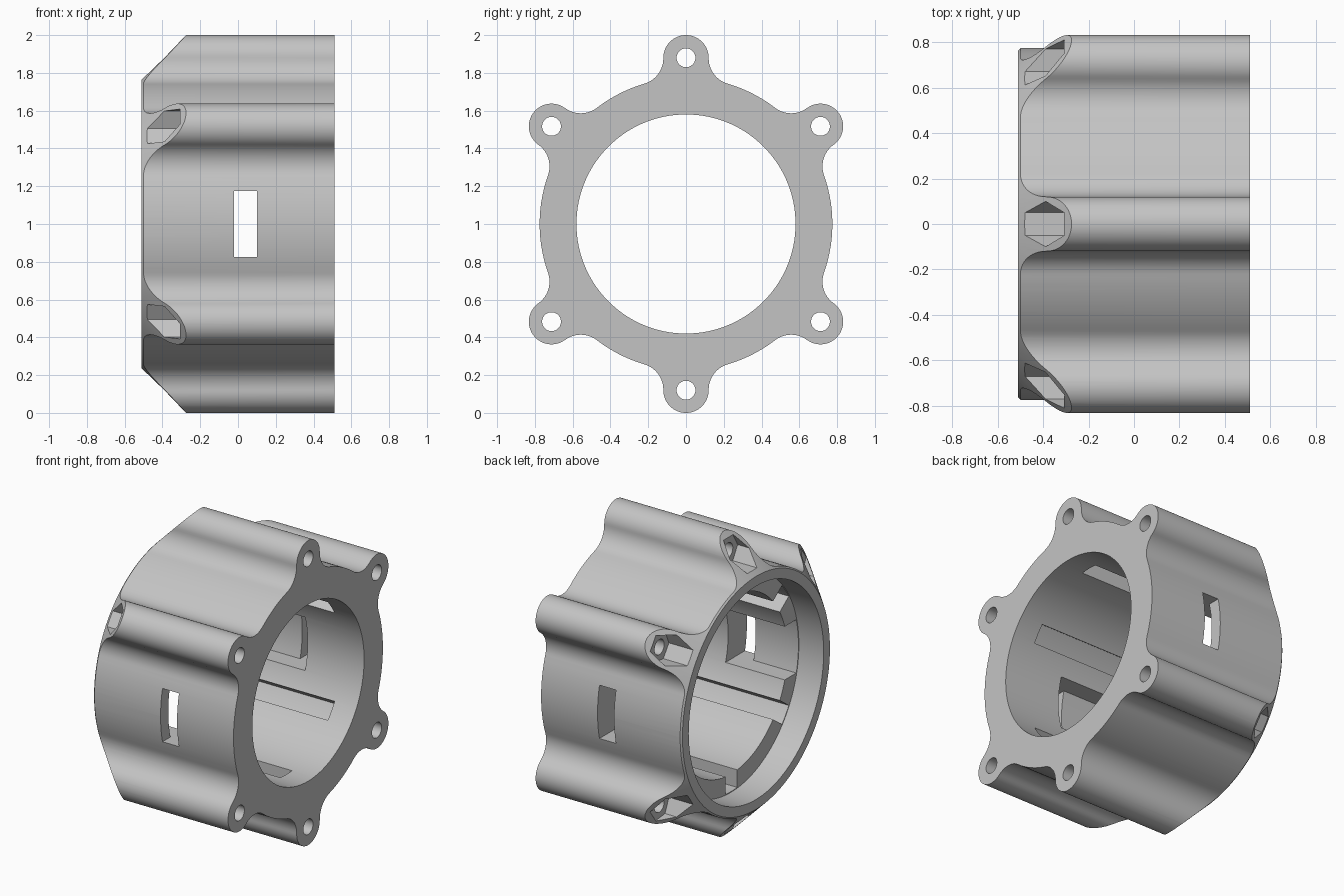
import bpy, bmesh
from math import pi, cos, sin, acos, atan2, radians, hypot
from mathutils import Matrix, Vector

if "Cube" in bpy.data.objects:
    bpy.data.objects.remove(bpy.data.objects["Cube"])

# Main sizes; the axis of the ring runs along x at height AXIS_Z
AXIS_Z = 1.0
END = 0.51
BODY_R, BORE_R, RECESS_R = 0.775, 0.58, 0.70
LOBE_R, LOBE_AT, FILLET = 0.12, 0.88, 0.14
LOBES = [radians(a) for a in (36, 90, 144, 216, 270, 324)]

grey = bpy.data.materials.new("plain_grey")
grey.use_nodes = True
grey.diffuse_color = (0.55, 0.55, 0.55, 1)
grey.node_tree.nodes["Principled BSDF"].inputs["Base Color"].default_value = grey.diffuse_color


def make_object(name, bm):
    bmesh.ops.recalc_face_normals(bm, faces=bm.faces)
    mesh = bpy.data.meshes.new(name)
    bm.to_mesh(mesh)
    bm.free()
    mesh.materials.append(grey)
    obj = bpy.data.objects.new(name, mesh)
    bpy.context.collection.objects.link(obj)
    return obj


def prism(name, outline, x0, x1):
    """Extrude a (y, z) outline along x."""
    bm = bmesh.new()
    face = bm.faces.new([bm.verts.new((x0, y, z + AXIS_Z)) for y, z in outline])
    new = bmesh.ops.extrude_face_region(bm, geom=[face])["geom"]
    moved = [v for v in new if isinstance(v, bmesh.types.BMVert)]
    bmesh.ops.translate(bm, verts=moved, vec=(x1 - x0, 0, 0))
    return make_object(name, bm)


def arc(cy, cz, r, a0, a1, steps):
    angles = [a0 + (a1 - a0) * i / steps for i in range(steps + 1)]
    return [(cy + r * cos(a), cz + r * sin(a)) for a in angles]


def circle(cy, cz, r, steps, turn=0.0):
    return arc(cy, cz, r, turn, turn + 2 * pi, steps)[:-1]


def spin(points, angle):
    return [(y * cos(angle) - z * sin(angle), y * sin(angle) + z * cos(angle)) for y, z in points]


def groove(half_width, r):
    """Straight-sided groove outline with a round floor, pointing along +y."""
    a = atan2(half_width, (r * r - half_width ** 2) ** 0.5)
    inner = BORE_R * 0.6
    return [(inner, -half_width)] + arc(0, 0, r, -a, a, 12) + [(inner, half_width)]


def boolean(target, cutter, operation="DIFFERENCE"):
    mod = target.modifiers.new("cut", "BOOLEAN")
    mod.operation = operation
    mod.solver = "EXACT"
    mod.object = cutter
    bpy.context.view_layer.objects.active = target
    bpy.ops.object.modifier_apply(modifier=mod.name)
    bpy.data.objects.remove(cutter)


# Outline: round body with six filleted bolt lobes
reach = BODY_R + FILLET
beta = acos((reach ** 2 + LOBE_AT ** 2 - (LOBE_R + FILLET) ** 2) / (2 * reach * LOBE_AT))
fy, fz = reach * cos(beta), reach * sin(beta)
phi = atan2(fz, fy - LOBE_AT)
lobe = arc(fy, -fz, FILLET, pi - beta, pi - phi, 12)
lobe += arc(LOBE_AT, 0, LOBE_R, -phi, phi, 28)[1:]
lobe += arc(fy, fz, FILLET, phi - pi, beta - pi, 12)[1:]
outline = []
for i, a in enumerate(LOBES):
    nxt = LOBES[(i + 1) % 6] + (2 * pi if i == 5 else 0)
    outline += spin(lobe, a)
    outline += arc(0, 0, BODY_R, a + beta, nxt - beta, 14)[1:-1]
body = prism("ring_housing", outline, -END - 0.1, END)

# Conical chamfer trimming the left end
length = 1.2
bm = bmesh.new()
start_r = BODY_R - 0.01
place = Matrix.Translation((-END + length / 2, 0, AXIS_Z)) @ Matrix.Rotation(pi / 2, 4, "Y")
bmesh.ops.create_cone(bm, cap_ends=True, segments=144, radius1=start_r,
                      radius2=start_r + length, depth=length, matrix=place)
boolean(body, make_object("chamfer_cone", bm), "INTERSECT")

# Through bore and wider recess at the left end
boolean(body, prism("bore", circle(0, 0, BORE_R, 120), -1, 1))
boolean(body, prism("recess", circle(0, 0, RECESS_R, 120), -1, -0.33))

# Bolt hole, hexagonal nut pocket and inner slot at every lobe
for a in LOBES:
    cy, cz = LOBE_AT * cos(a), LOBE_AT * sin(a)
    boolean(body, prism("bolt_hole", circle(cy, cz, 0.05, 28), -1, 1))
    boolean(body, prism("nut_pocket", circle(cy, cz, 0.1, 6, a + pi / 2), -1, -0.305))
    boolean(body, prism("inner_slot", spin(groove(0.06, RECESS_R - 0.005), a), -0.4, 0.35))

# Wide entry channel and rectangular window on the front and back
for a in (0, pi):
    boolean(body, prism("channel", spin(groove(0.175, RECESS_R - 0.005), a), -0.4, 0.10))
    window = [(0.4, -0.175), (1, -0.175), (1, 0.175), (0.4, 0.175)]
    boolean(body, prism("window", spin(window, a), -0.02, 0.10))

# Smooth curved walls with crisp edges
for obj in bpy.context.selected_objects:
    obj.select_set(False)
body.select_set(True)
bpy.context.view_layer.objects.active = body
bpy.ops.object.shade_smooth_by_angle(angle=radians(25))
